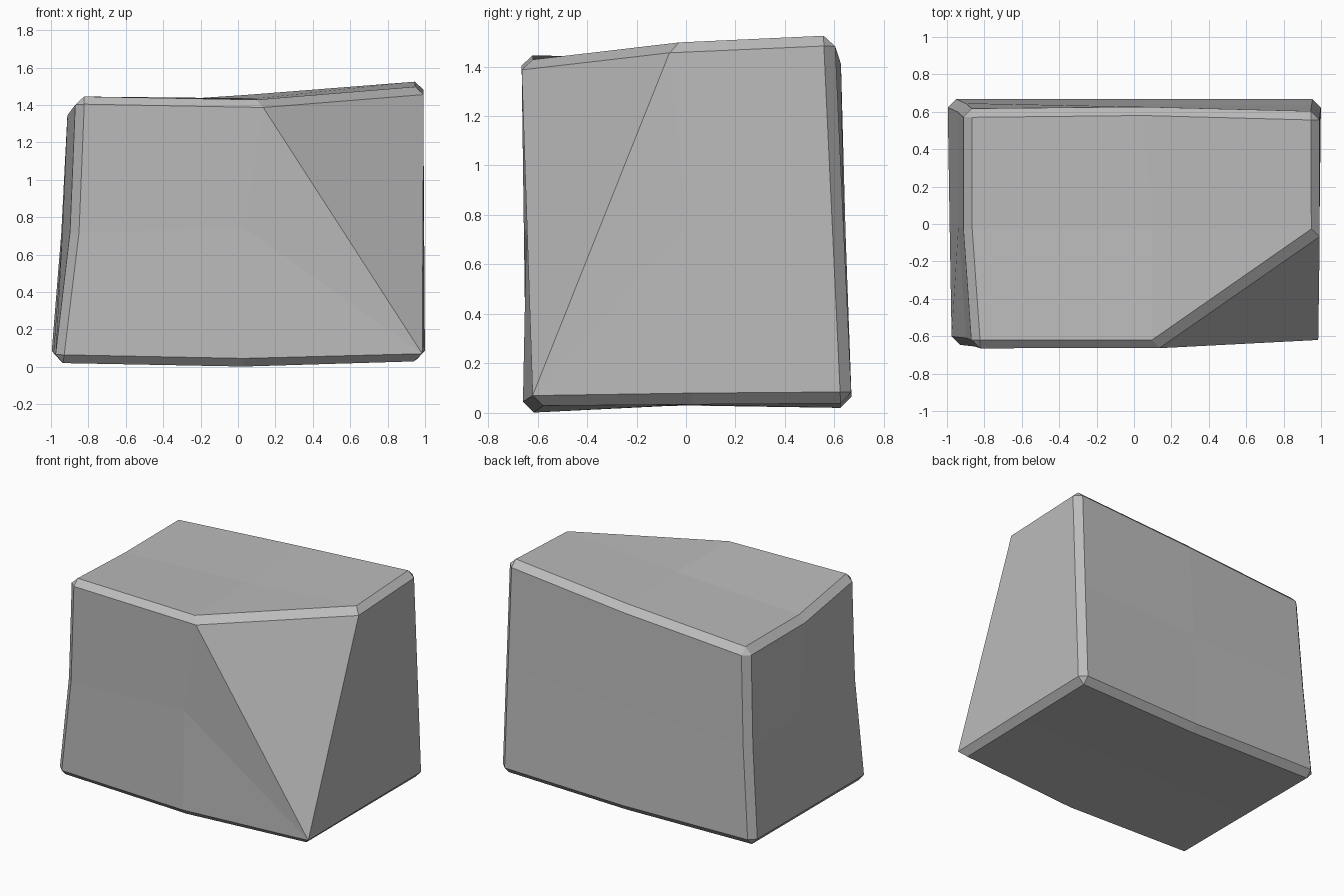
import bpy
import bmesh
from itertools import product
from mathutils import Vector

cube = bpy.data.objects.get("Cube")
if cube:
    bpy.data.objects.remove(cube, do_unlink=True)

BEVEL = 0.045
TIP = Vector((0.985, -0.62, 0.07))

# Uneven block corners, keyed by side (x, y, z)
corners = {
    (-1, -1, -1): (-0.98, -0.645, 0.02), (1, -1, -1): (0.985, -0.62, 0.03),
    (-1, 1, -1): (-1.0, 0.67, 0.04), (1, 1, -1): (1.0, 0.67, 0.04),
    (-1, -1, 1): (-0.865, -0.665, 1.45), (1, -1, 1): (0.99, -0.65, 1.47),
    (-1, 1, 1): (-0.91, 0.615, 1.39), (1, 1, 1): (0.99, 0.6, 1.53),
}
# Mid points that bend the edges and faces
bends = {
    (0, -1, 1): (0.11, -0.665, 1.43), (1, 0, 1): (0.993, -0.05, 1.5),
    (-1, 0, 1): (-0.91, -0.03, 1.39), (0, 1, 1): (0.05, 0.625, 1.455),
    (-1, -1, 0): (-0.895, -0.655, 0.72), (-1, 1, 0): (-0.945, 0.645, 0.72),
    (0, -1, -1): (0.03, -0.66, 0.0), (0, 1, -1): (0.03, 0.67, 0.02),
    (0, 0, 1): (0.1, -0.03, 1.435),
}


def position(key):
    """Corner, bent mid point, or the average of the surrounding corners."""
    if key in corners:
        return Vector(corners[key])
    if key in bends:
        return Vector(bends[key])
    near = [Vector(p) for c, p in corners.items()
            if all(k in (0, s) for k, s in zip(key, c))]
    return sum(near, Vector()) / len(near)


bm = bmesh.new()
verts = {}


def add_face(keys):
    """Face from grid keys, folding the missing corner down to its foot."""
    foot, gone = (1, -1, -1), (1, -1, 1)
    folded = []
    for key in keys:
        key = foot if key == (1, -1, 0) else key
        if key != gone and key not in folded:
            folded.append(key)
    for key in folded:
        if key not in verts:
            verts[key] = bm.verts.new(position(key))
    bm.faces.new([verts[key] for key in folded])


# Four cells on each of the six sides
for axis, side in product(range(3), (-1, 1)):
    for u, v in product((-1, 0), repeat=2):
        cell = []
        for a, b in ((u, v), (u + 1, v), (u + 1, v + 1), (u, v + 1)):
            key = [a, b]
            key.insert(axis, side)
            cell.append(tuple(key))
        add_face(cell)

# Slanted cut across the front corner
add_face([(0, -1, 1), (1, -1, -1), (1, 0, 1)])
bmesh.ops.recalc_face_normals(bm, faces=bm.faces)

# Chamfer the block edges and the top of the cut
key_of = {vert: key for key, vert in verts.items()}
cut_top = {(0, -1, 1), (1, 0, 1)}
sharp = []
for edge in bm.edges:
    a, b = (key_of[v] for v in edge.verts)
    if sum(p == q != 0 for p, q in zip(a, b)) > 1 or {a, b} == cut_top:
        sharp.append(edge)
bmesh.ops.bevel(bm, geom=sharp, offset=BEVEL, offset_type='OFFSET',
                segments=1, profile=0.5, affect='EDGES', clamp_overlap=True)

# Bring the cut to a single point at its foot
foot = [v for v in bm.verts if (v.co - TIP).length < 0.12 and v.co.z > 0.045]
if foot:
    bmesh.ops.pointmerge(bm, verts=foot, merge_co=TIP)
bmesh.ops.recalc_face_normals(bm, faces=bm.faces)

mesh = bpy.data.meshes.new("stone_block")
bm.to_mesh(mesh)
bm.free()
block = bpy.data.objects.new("stone_block", mesh)
bpy.context.collection.objects.link(block)

# Plain grey stone
stone = bpy.data.materials.new("stone_grey")
stone.use_nodes = True
grey = (0.5, 0.5, 0.5, 1.0)
stone.diffuse_color = grey
stone.node_tree.nodes["Principled BSDF"].inputs["Base Color"].default_value = grey
mesh.materials.append(stone)
